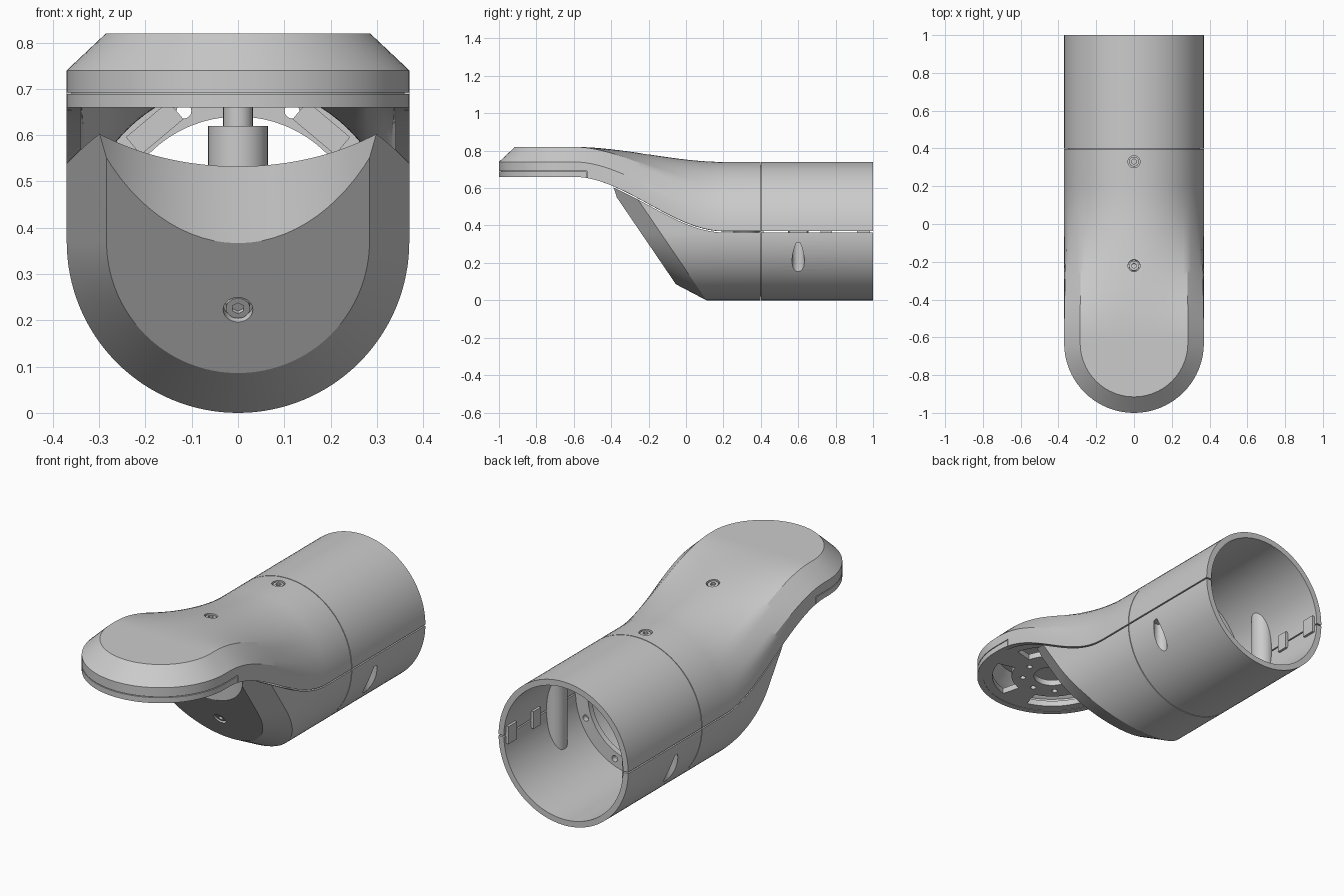
import bpy, bmesh
from math import sin, cos, pi, radians, sqrt
from mathutils import Vector, Matrix

if "Cube" in bpy.data.objects:
    bpy.data.objects.remove(bpy.data.objects["Cube"])

R, CY = 0.37, -0.63          # tube radius, joint axis y
SLOPE = 1.47                 # slope of the slanted front face


def make(name, bm):
    bmesh.ops.remove_doubles(bm, verts=bm.verts, dist=1e-5)
    bmesh.ops.recalc_face_normals(bm, faces=bm.faces)
    me = bpy.data.meshes.new(name)
    bm.to_mesh(me)
    bm.free()
    ob = bpy.data.objects.new(name, me)
    bpy.context.collection.objects.link(ob)
    return ob


def cyl(name, r, depth, loc, axis=(0, 0, 1), seg=32):
    bm = bmesh.new()
    rot = Vector((0, 0, 1)).rotation_difference(Vector(axis)).to_matrix().to_4x4()
    bmesh.ops.create_cone(bm, cap_ends=True, segments=seg, radius1=r, radius2=r,
                          depth=depth, matrix=Matrix.Translation(loc) @ rot)
    return make(name, bm)


def box(name, loc, size, roll=0):
    bm = bmesh.new()
    bmesh.ops.create_cube(bm, size=1, matrix=Matrix.Translation(loc)
                          @ Matrix.Rotation(roll, 4, 'Y') @ Matrix.Diagonal((*size, 1)))
    return make(name, bm)


def prism(name, pts, vec):
    bm = bmesh.new()
    a = [bm.verts.new(p) for p in pts]
    b = [bm.verts.new(Vector(p) + Vector(vec)) for p in pts]
    bm.faces.new(a)
    bm.faces.new(b[::-1])
    for i in range(len(a)):
        j = (i + 1) % len(a)
        bm.faces.new((a[i], a[j], b[j], b[i]))
    return make(name, bm)


def arc_prism(r0, r1, a0, a1, z0, z1, n=24):
    ang = [radians(a0 + (a1 - a0) * i / n) for i in range(n + 1)]
    pts = [(r0 * cos(a), CY + r0 * sin(a), z0) for a in ang]
    pts += [(r1 * cos(a), CY + r1 * sin(a), z0) for a in reversed(ang)]
    return prism("cutter", pts, (0, 0, z1 - z0))


def apply(ob, mod):
    bpy.context.view_layer.objects.active = ob
    bpy.ops.object.modifier_apply(modifier=mod.name)


def cut(ob, cutter, op='DIFFERENCE'):
    m = ob.modifiers.new("cut", 'BOOLEAN')
    m.operation, m.object, m.solver = op, cutter, 'EXACT'
    apply(ob, m)
    bpy.data.objects.remove(cutter)


def blend(y):
    t = min(1, max(0, (0.2 - y) / 0.8))
    return t * t * (3 - 2 * t)


def parting(y):
    return 0.37 + 0.29 * blend(y)


# upper shell: half circle blending into a chamfered plate with a round end
H = 20


def half_section(i, s):
    a = pi / 2 * i / H
    if i <= 4:
        fx, fz = R, 0.66 + 0.02 * i
    elif i <= 9:
        fx, fz = R - 0.017 * (i - 4), 0.74 + 0.016 * (i - 4)
    else:
        fx, fz = 0.285 * (H - i) / (H - 9), 0.82
    return (R * cos(a) * (1 - s) + fx * s, (0.37 + R * sin(a)) * (1 - s) + fz * s)


bm = bmesh.new()


def skin(rows):
    vs = [[bm.verts.new(p) for p in row] for row in rows]
    for a, b in zip(vs, vs[1:]):
        for i in range(len(a) - 1):
            bm.faces.new((a[i], a[i + 1], b[i + 1], b[i]))


ys = [0.397] + [0.2 - 0.8 * k / 36 for k in range(37)] + [CY]
rows = []
for y in ys:
    half = [half_section(i, blend(y)) for i in range(H + 1)]
    rows.append([(x, y, z) for x, z in half] + [(-x, y, z) for x, z in half[-2::-1]])
skin(rows)
half = [half_section(i, 1) for i in range(H + 1)]
skin([[(x * cos(pi * k / 40), CY - x * sin(pi * k / 40), z) for x, z in half] for k in range(41)])
bmesh.ops.dissolve_degenerate(bm, dist=1e-5, edges=bm.edges)
upper = make("upper_shell", bm)
if max(upper.data.polygons, key=lambda p: p.center.z).normal.z < 0:
    upper.data.flip_normals()
m = upper.modifiers.new("wall", 'SOLIDIFY')
m.thickness, m.offset = 0.03, -1
apply(upper, m)
# thin seam round the head
cut(upper, arc_prism(0.36, 0.4, -180, 0, 0.6885, 0.6925, 48))
for s in (-1, 1):
    cut(upper, box("cutter", (s * 0.38, -0.58, 0.6905), (0.04, 0.104, 0.004)))
    cut(upper, box("cutter", (s * 0.38, -0.53, 0.67), (0.04, 0.004, 0.045)))


# lower shell: U-shaped body with a chamfered slanted face
def u_body(name, d, back):
    def ring(r, y_of_z):
        pts = [(r * cos(pi + pi * i / 64), 0.37 + r * sin(pi + pi * i / 64)) for i in range(65)]
        pts = [(-r, 0.75)] + pts + [(r, 0.75)]
        return [bm.verts.new((x, y_of_z(z), z)) for x, z in pts]
    bm = bmesh.new()
    k = d * sqrt(1 + SLOPE ** 2) / SLOPE
    face = lambda z: -(z - 0.0065) / SLOPE + k
    rings = [ring(R - d, lambda z: back), ring(R - d, lambda z: face(z) + 0.105),
             ring(R - 0.086 - d * 0.5, face)]
    for a, b in zip(rings, rings[1:]):
        for i in range(len(a)):
            j = (i + 1) % len(a)
            bm.faces.new((a[i], a[j], b[j], b[i]))
    bm.faces.new(rings[0])
    bm.faces.new(rings[-1][::-1])
    return make(name, bm)


lower = u_body("lower_shell", 0, 0.397)
cavity = u_body("cavity", 0.03, 0.5)
cut(cavity, cyl("cutter", 0.412, 2, (0, CY, 0.4), seg=96))
cut(lower, cavity)
cut(lower, cyl("cutter", 0.385, 2, (0, CY, 0.4), seg=96))
line = [-0.8 + 1.3 * i / 60 for i in range(61)]
cut(lower, prism("cutter", [(-0.6, y, parting(y) - 0.007) for y in line]
                 + [(-0.6, 0.5, 1), (-0.6, -0.8, 1)], (1.2, 0, 0)))

# rear tube, with side seam and screw access pockets
tube = cyl("rear_tube", R, 0.599, (0, 0.7005, R), (0, 1, 0), 96)
cut(tube, cyl("cutter", 0.34, 0.8, (0, 0.7, R), (0, 1, 0), 96))
cut(tube, box("cutter", (0, 0.7, 0.367), (1, 0.8, 0.007)))
smooth = [upper, lower, tube]
for s, side in ((-1, "left"), (1, "right")):
    boss = cyl("screw_boss_" + side, 0.055, 0.44, (s * 0.325, 0.6, 0.39))
    cut(boss, cyl("cutter", 0.355, 0.5, (0, 0.6, R), (0, 1, 0), 96), 'INTERSECT')
    for ob in (tube, boss):
        cut(ob, cyl("cutter", 0.033, 0.4, (s * 0.333, 0.6, 0.108)))
    smooth.append(boss)
    # clip tabs behind the seam
    box("clip_tab_rear_" + side, (s * 0.334, 0.95, 0.37), (0.02, 0.07, 0.09))
    box("clip_tab_front_" + side, (s * 0.334, 0.75, 0.37), (0.02, 0.06, 0.09))

# joint plate under the head
plate = cyl("joint_plate", 0.345, 0.03, (0, CY, 0.677), seg=96)
for k in range(4):
    cut(plate, arc_prism(0.2, 0.295, 90 * k + 15, 90 * k + 75, 0.6, 0.75))
cut(plate, cyl("cutter", 0.09, 0.2, (0, CY, 0.68)))
for k in range(8):
    a = pi / 4 * k
    cut(plate, cyl("cutter", 0.014, 0.2, (0.145 * cos(a), CY + 0.145 * sin(a), 0.68), seg=16))
smooth.append(plate)

# inner flange with screw holes, brackets and centre post
flange = cyl("inner_flange", 0.35, 0.03, (0, 0.4, R), (0, 1, 0), 96)
cut(flange, cyl("cutter", 0.27, 0.2, (0, 0.4, R), (0, 1, 0), 64))
for k in range(8):
    a = pi / 8 + pi / 4 * k
    cut(flange, cyl("cutter", 0.016, 0.2, (0.305 * cos(a), 0.4, R + 0.305 * sin(a)), (0, 1, 0), 16))
smooth.append(flange)
for s, side in ((-1, "left"), (1, "right")):
    box("flange_bracket_" + side, (s * 0.18, 0.36, 0.615), (0.12, 0.06, 0.05), s * radians(40))
smooth.append(cyl("centre_post", 0.065, 0.6, (0, 0.32, 0.32)))
smooth.append(cyl("post_screw_shank", 0.032, 0.1, (0, 0.32, 0.665)))

# countersunk hex screws
n = Vector((0, -SLOPE, -1)).normalized()
for name, shell, loc, axis in (("rear_top", upper, (0, 0.33, 0.74), Vector((0, 0, 1))),
                               ("front_top", upper, (0, -0.22, 0.783), Vector((0, 0.15, 1)).normalized()),
                               ("slant", lower, (0, -0.147, 0.223), n)):
    p = Vector(loc)
    cut(shell, cyl("cutter", 0.032, 0.04, p, axis))
    head = cyl("screw_" + name, 0.026, 0.02, p - axis * 0.015, axis)
    cut(head, cyl("cutter", 0.014, 0.02, p - axis * 0.005, axis, 6))
    smooth.append(head)

# smooth shading with sharp creases
bpy.ops.object.select_all(action='DESELECT')
for ob in smooth:
    ob.select_set(True)
bpy.context.view_layer.objects.active = upper
bpy.ops.object.shade_smooth_by_angle(angle=radians(25))
